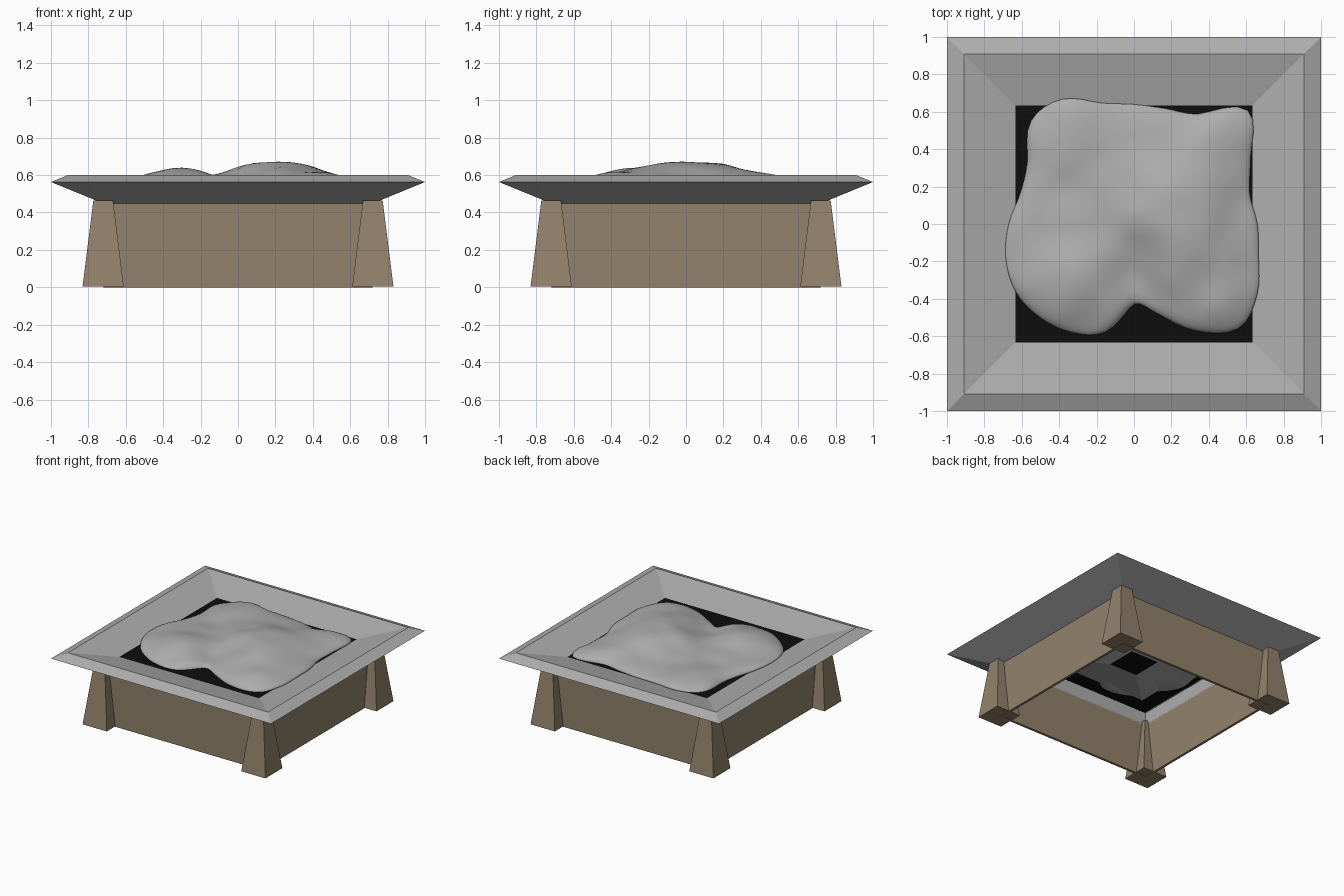
import bpy, bmesh, math
from mathutils import Vector, noise

cube = bpy.data.objects.get("Cube")
if cube:
    bpy.data.objects.remove(cube, do_unlink=True)


def material(name, rgb):
    m = bpy.data.materials.new(name)
    m.use_nodes = True
    m.diffuse_color = (*rgb, 1)
    m.node_tree.nodes["Principled BSDF"].inputs["Base Color"].default_value = (*rgb, 1)
    return m


stone = material("grey stone", (0.42, 0.42, 0.42))
wood = material("brown clay", (0.29, 0.225, 0.15))
black = material("soot black", (0.004, 0.004, 0.004))


def make(name, bm, *mats):
    mesh = bpy.data.meshes.new(name)
    bm.to_mesh(mesh)
    bm.free()
    obj = bpy.data.objects.new(name, mesh)
    for m in mats:
        mesh.materials.append(m)
    bpy.context.collection.objects.link(obj)
    return obj


def square_loop(bm, half, z, cx=0, cy=0):
    return [bm.verts.new((cx + sx * half, cy + sy * half, z))
            for sx, sy in ((-1, -1), (1, -1), (1, 1), (-1, 1))]


def bridge(bm, a, b):
    n = len(a)
    return [bm.faces.new((a[i], a[(i + 1) % n], b[(i + 1) % n], b[i])) for i in range(n)]


def frustum(name, levels, mat, cx=0, cy=0):
    """Closed stack of square sections given as (half width, height)."""
    bm = bmesh.new()
    loops = [square_loop(bm, h, z, cx, cy) for h, z in levels]
    for a, b in zip(loops, loops[1:]):
        bridge(bm, a, b)
    bm.faces.new(loops[0][::-1])
    bm.faces.new(loops[-1])
    return make(name, bm, mat)


def sheet_z(r):
    """Height of the sloping basin at a given half width."""
    return 0.6 - (0.91 - r) * 0.236


# Table rim and shallow basin, with a dark drain at the middle
bm = bmesh.new()
profile = [(0.70, 0.55), (0.70, 0.44), (1.0, 0.563), (0.91, 0.6), (0.127, sheet_z(0.127))]
loops = [square_loop(bm, h, z) for h, z in profile]
for a, b in zip(loops, loops[1:]):
    bridge(bm, a, b)
bm.faces.new(loops[-1]).material_index = 1
make("basin_rim", bm, stone, black)

# Dark bed lying in the basin
frustum("dark_bed", [(0.64, 0.505), (0.64, 0.535)], black)

# Square skirt wall, open below
bm = bmesh.new()
loops = [square_loop(bm, h, z) for h, z in ((0.72, 0), (0.72, 0.45), (0.70, 0.45), (0.70, 0))]
for i in range(4):
    bridge(bm, loops[i], loops[(i + 1) % 4])
bmesh.ops.recalc_face_normals(bm, faces=bm.faces)
make("skirt_wall", bm, wood)

# Tapered corner legs
for sx, side in ((1, "left"), (-1, "right")):
    for sy, end in ((-1, "front"), (1, "back")):
        frustum(f"{end}_{side}_leg", [(0.11, 0.004), (0.0525, 0.465)], wood,
                sx * 0.721, sy * 0.721)

# Lumpy ash mound: outline radii every 15 degrees, counter-clockwise from +x
outline = [.66, .64, .72, .86, .68, .64, .64, .67, .77, .78, .66, .63,
           .67, .71, .73, .71, .67, .60, .43, .50, .66, .79, .76, .69]
# Bumps as x, y, spread, height
bumps = [(.28, -.14, .15, .075), (.22, .15, .17, .075), (.0, .03, .1, .03),
         (-.35, -.3, .15, .065), (.48, -.42, .12, .04), (-.03, -.3, .09, -.025),
         (-.4, .45, .16, .02), (.45, .45, .13, .02)]
SEGS, RINGS = 96, 24


def radius(u):
    """Smooth periodic interpolation of the outline."""
    n = len(outline)
    i = int(u * n)
    t = u * n - i
    a, b, c, d = (outline[(i + k) % n] for k in (-1, 0, 1, 2))
    return b + 0.5 * t * (c - a + t * (2 * a - 5 * b + 4 * c - d + t * (3 * (b - c) + d - a)))


def top_height(x, y):
    z = 0.58 + 0.015 * noise.noise(Vector((x * 5, y * 5, 0.3)))
    for bx, by, s, h in bumps:
        z += h * math.exp(-((x - bx) ** 2 + (y - by) ** 2) / (2 * s * s))
    return z


def ring(bm, t, upper):
    verts = []
    for k in range(SEGS):
        u = k / SEGS
        r = radius(u)
        c, s = math.cos(u * math.tau), math.sin(u * math.tau)
        edge = max(0.53, sheet_z(r * max(abs(c), abs(s))) + 0.006)
        x, y = r * t * c, r * t * s
        swell = math.sqrt(max(0, 1 - t ** 6))
        far = top_height(x, y) if upper else 0.488 + 0.02 * noise.noise(Vector((x * 4, y * 4, 2)))
        verts.append(bm.verts.new((x, y, edge + (far - edge) * swell)))
    return verts


bm = bmesh.new()
steps = [math.sin(math.pi / 2 * (i + 1) / RINGS) for i in range(RINGS)]
rings = [ring(bm, t, True) for t in steps] + [ring(bm, t, False) for t in steps[-2::-1]]
for a, b in zip(rings, rings[1:]):
    bridge(bm, a, b)
bm.faces.new(rings[0])
bm.faces.new(rings[-1])
bmesh.ops.recalc_face_normals(bm, faces=bm.faces)
for f in bm.faces:
    f.smooth = True
make("ash_mound", bm, stone)

# Consistent outward faces on the rim
rim = bpy.data.objects["basin_rim"].data
bm = bmesh.new()
bm.from_mesh(rim)
up = [f for f in bm.faces if f.calc_center_median().z > 0.45 and f.normal.z < 0 and
      max(abs(v.co.x) for v in f.verts) < 0.95]
bmesh.ops.reverse_faces(bm, faces=up)
bm.to_mesh(rim)
bm.free()
